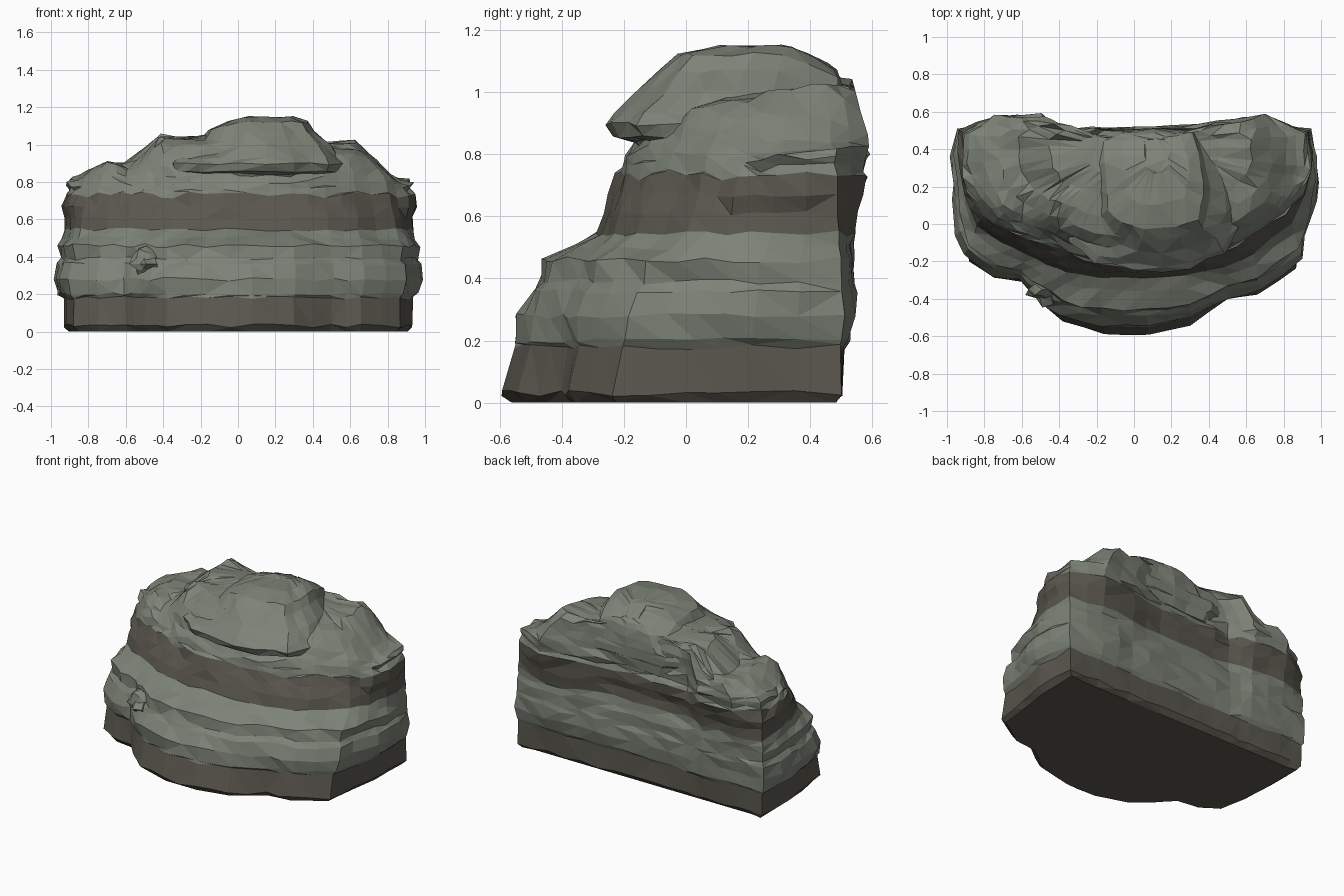
import bpy, bmesh, math, random
from mathutils import Vector, noise

if "Cube" in bpy.data.objects:
    bpy.data.objects.remove(bpy.data.objects["Cube"])

random.seed(4)

def material(name, col):
    m = bpy.data.materials.new(name)
    m.diffuse_color = (*col, 1)
    m.use_nodes = True
    m.node_tree.nodes["Principled BSDF"].inputs["Base Color"].default_value = m.diffuse_color
    return m

GREY = material("grey green stone", (0.205, 0.228, 0.185))
BROWN = material("brown stone", (0.101, 0.095, 0.075))

# Plan outlines: left back corner, round the front, right back corner, along the back
BASE = [(-.93, .5), (-.93, .2), (-.92, 0), (-.88, -.2), (-.75, -.29), (-.6, -.31), (-.5, -.42),
        (-.38, -.52), (-.16, -.59), (.08, -.59), (.3, -.54), (.5, -.4), (.66, -.38), (.87, -.24),
        (.9, 0), (.93, .2), (.93, .5), (.7, .5), (.45, .5), (.2, .5), (-.1, .5), (-.35, .5),
        (-.5, .5), (-.75, .5)]
MIDDLE = [(-.93, .5), (-.92, .28), (-.9, .14), (-.84, 0), (-.7, -.1), (-.58, -.15), (-.47, -.2),
          (-.36, -.24), (-.18, -.27), (.05, -.27), (.28, -.26), (.48, -.22), (.64, -.15), (.84, .02),
          (.9, .14), (.93, .28), (.93, .49), (.7, .55), (.45, .53), (.2, .49), (-.1, .49), (-.35, .49),
          (-.5, .54), (-.75, .55)]
RIM = [(-.9, .48), (-.9, .32), (-.87, .2), (-.78, .07), (-.68, 0), (-.56, -.04), (-.45, -.07),
       (-.34, -.13), (-.18, -.18), (.05, -.18), (.28, -.17), (.46, -.12), (.62, -.03), (.78, .08),
       (.88, .2), (.92, .3), (.92, .48), (.72, .585), (.45, .54), (.2, .48), (-.1, .48), (-.35, .48),
       (-.5, .575), (-.75, .585)]
CAP = [(-.37, .45), (-.37, .1), (-.33, -.08), (-.2, -.19), (0, -.24), (.3, -.23), (.48, -.15),
       (.55, 0), (.52, .25), (.44, .51), (.1, .51), (-.2, .51)]
# Skyline seen from the front
SKY = [(-1, .78), (-.9, .83), (-.78, .9), (-.68, .93), (-.58, .89), (-.5, .96), (-.42, 1.05), (-.33, 1.03),
       (-.15, 1.04), (.1, 1.04), (.4, 1.02), (.5, .98), (.6, 1.04), (.68, .99), (.8, .88), (.9, .81), (1, .78)]

def sky(x):
    for (a, za), (b, zb) in zip(SKY, SKY[1:]):
        if a <= x <= b:
            return za + (zb - za) * (x - a) / (b - a)
    return .78

def refine(pts, n):
    out = []
    for i, p in enumerate(pts):
        q = pts[(i + 1) % len(pts)]
        out += [Vector(p).lerp(Vector(q), k / n) for k in range(n)]
    return out

def push_out(ring, amount):
    """Move a counter-clockwise ring outwards."""
    n, out = len(ring), []
    for i, p in enumerate(ring):
        d = (ring[(i + 1) % n] - ring[i - 1]).normalized()
        normal = Vector((d.y, -d.x))
        out.append(p + normal * amount(p, normal))
    return out

def loft(name, rings, brown_rows=()):
    bm = bmesh.new()
    rows = [[bm.verts.new(v) for v in r] for r in rings]
    n = len(rows[0])
    for k in range(len(rows) - 1):
        for i in range(n):
            j = (i + 1) % n
            f = bm.faces.new((rows[k][i], rows[k][j], rows[k + 1][j], rows[k + 1][i]))
            f.material_index = int(k in brown_rows)
    bm.faces.new(rows[0][::-1]).material_index = int(0 in brown_rows)
    bm.faces.new(rows[-1])
    bmesh.ops.triangulate(bm, faces=bm.faces[:], quad_method='SHORT_EDGE')
    bmesh.ops.recalc_face_normals(bm, faces=bm.faces[:])
    return finish(name, bm)

def finish(name, bm):
    me = bpy.data.meshes.new(name)
    bm.to_mesh(me)
    bm.free()
    me.materials.append(GREY)
    me.materials.append(BROWN)
    ob = bpy.data.objects.new(name, me)
    bpy.context.collection.objects.link(ob)
    return ob

# Layered cliff: height, blend between outlines, bulge, roughness
LEVELS = [(0, 0, -.03, 0), (.03, 0, 0, .005), (.18, .14, 0, .008), (.2, .22, .025, .012),
          (.28, .32, .05, .02), (.36, .42, .045, .02), (.39, .44, .025, .018), (.46, .5, .03, .018),
          (.5, .76, .01, .015), (.545, .95, 0, .01), (.61, 1.1, .0, .012), (.67, 1.35, .02, .018),
          (.73, 1.65, .02, .02), (.755, 1.75, -.005, .012), (.79, 1.9, .015, .02)]
a, b, c = (refine(o, 2) for o in (BASE, MIDDLE, RIM))
rings = []
for z, t, bulge, rough in LEVELS:
    lo, hi, f = (a, b, t) if t <= 1 else (b, c, t - 1)
    def amount(p, nrm):
        k = 1
        if bulge > 0 and nrm.y > .5:
            k = .4
        elif z > .5 and nrm.y < -.5:
            k = 0
        return bulge * k + rough * (1.3 * noise.noise((p.x * 5, p.y * 5, z * 9)) + random.uniform(-.4, .4))
    moved = push_out([p.lerp(q, f) for p, q in zip(lo, hi)], amount)
    jz = 0 if z < .02 else (.018 if z > .7 else .01)
    rings.append([(p.x, p.y, z + random.uniform(-jz, jz)) for p in moved])

# Rounded top of the cliff, following the skyline
centre = Vector((0, .42))
for s in (.985, .95, .89, .8, .68, .5, .3):
    ring = []
    for p in c:
        q = centre.lerp(p, s)
        q.x += random.uniform(-.01, .01)
        q.y += random.uniform(-.01, .01)
        z = .81 + (sky(q.x) - .81) * (1 - s ** 8) + .035 * noise.noise((q.x * 6, q.y * 6, 2))
        ring.append((q.x, q.y, z))
    rings.append(ring)
loft("layered_cliff", rings, brown_rows=(0, 1, 9, 10, 11))

# Overhanging cap slab, steep at the back and sloping at the front
cap = refine(CAP, 2)
mid = Vector((.13, .44))
rings = []
for z, s in ((.78, .84), (.845, .89), (.86, .98), (.9, 1.01), (.93, .96), (1.0, .86),
             (1.07, .77), (1.125, .69), (1.148, .5), (1.15, .25)):
    ring = []
    for p in cap:
        q = mid + Vector(((p.x - mid.x) * (s - (.1 if z > 1.05 else 0)), (p.y - mid.y) * s))
        k = .045 * noise.noise((p.x * 4, p.y * 4, z * 3)) + random.uniform(-.008, .008)
        q += (q - mid).normalized() * k
        drop = 0
        if z > .95:
            drop = .2 * max(0, .05 - q.x) + .45 * max(0, q.y - .33)
        ring.append((q.x, min(q.y, .52), z - drop + random.uniform(-.01, .004)))
    rings.append(ring)
loft("cap_slab", rings)

# Jagged broken stone on the front left
bm = bmesh.new()
bmesh.ops.create_icosphere(bm, subdivisions=2, radius=.085)
for v in bm.verts:
    v.co *= random.uniform(.55, 1.2)
    v.co += Vector((-.49, -.35, .36))
finish("broken_stone", bm)
